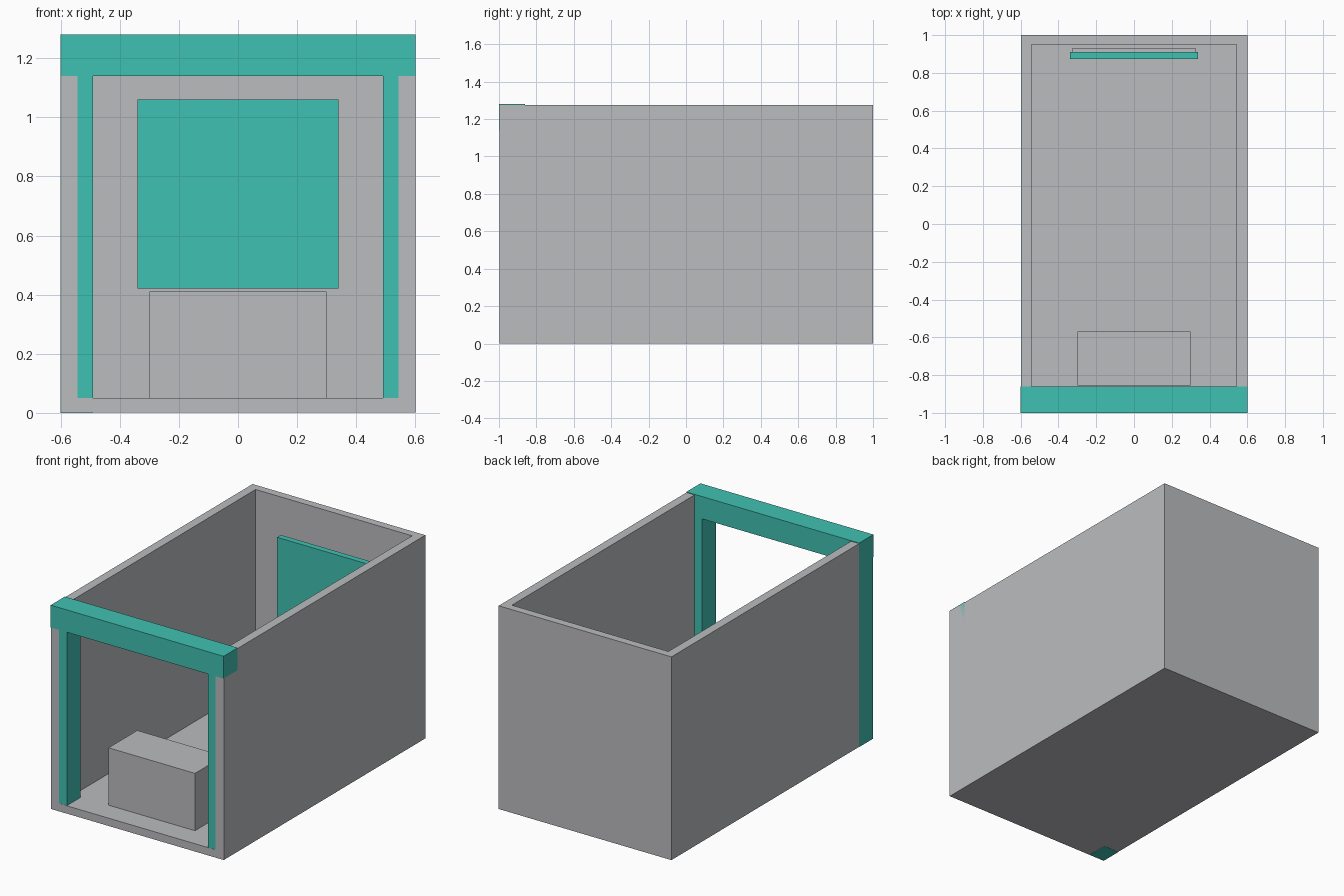
import bpy

if "Cube" in bpy.data.objects:
    bpy.data.objects.remove(bpy.data.objects["Cube"])


def material(name, rgb):
    m = bpy.data.materials.new(name)
    m.diffuse_color = (*rgb, 1)
    m.use_nodes = True
    m.node_tree.nodes["Principled BSDF"].inputs["Base Color"].default_value = m.diffuse_color
    return m


grey = material("light grey", (0.497, 0.503, 0.522))
teal = material("teal", (0.051, 0.533, 0.445))


def box(name, x, y, z, mat):
    """Box from (min, max) ranges on each axis."""
    ranges = (x, y, z)
    bpy.ops.mesh.primitive_cube_add(size=1, location=[(a + b) / 2 for a, b in ranges])
    ob = bpy.context.object
    ob.name = name
    ob.scale = [b - a for a, b in ranges]
    bpy.ops.object.transform_apply(location=False, rotation=False, scale=True)
    ob.data.materials.append(mat)
    return ob


# Booth shell: floor, side walls and back wall, open at the front and top
shell = box("booth_shell", (-0.599, 0.6), (-0.998, 1.0), (0.001, 1.276), grey)
cutter = box("interior_cutter", (-0.543, 0.543), (-1.2, 0.95), (0.05, 1.5), grey)
cutter.hide_render = True
cutter.hide_set(True)
cut = shell.modifiers.new("hollow", 'BOOLEAN')
cut.operation = 'DIFFERENCE'
cut.solver = 'EXACT'
cut.object = cutter

# Front posts, embedded in the wall ends; the left one shows on the outside
box("left_post", (-0.6, -0.49), (-0.997, -0.86), (0.0, 1.14), teal)
box("right_post", (0.49, 0.599), (-0.997, -0.86), (0.002, 1.14), teal)

# Header beam across the entrance
box("header_beam", (-0.6, 0.6), (-1.0, -0.86), (1.14, 1.28), teal)

# Reception counter
box("counter", (-0.30, 0.30), (-0.855, -0.57), (0.049, 0.41), grey)

# Display panel with its backing on the rear wall
box("display_panel", (-0.34, 0.34), (0.873, 0.911), (0.42, 1.06), teal)
box("display_backing", (-0.325, 0.325), (0.911, 0.932), (0.44, 1.04), grey)
